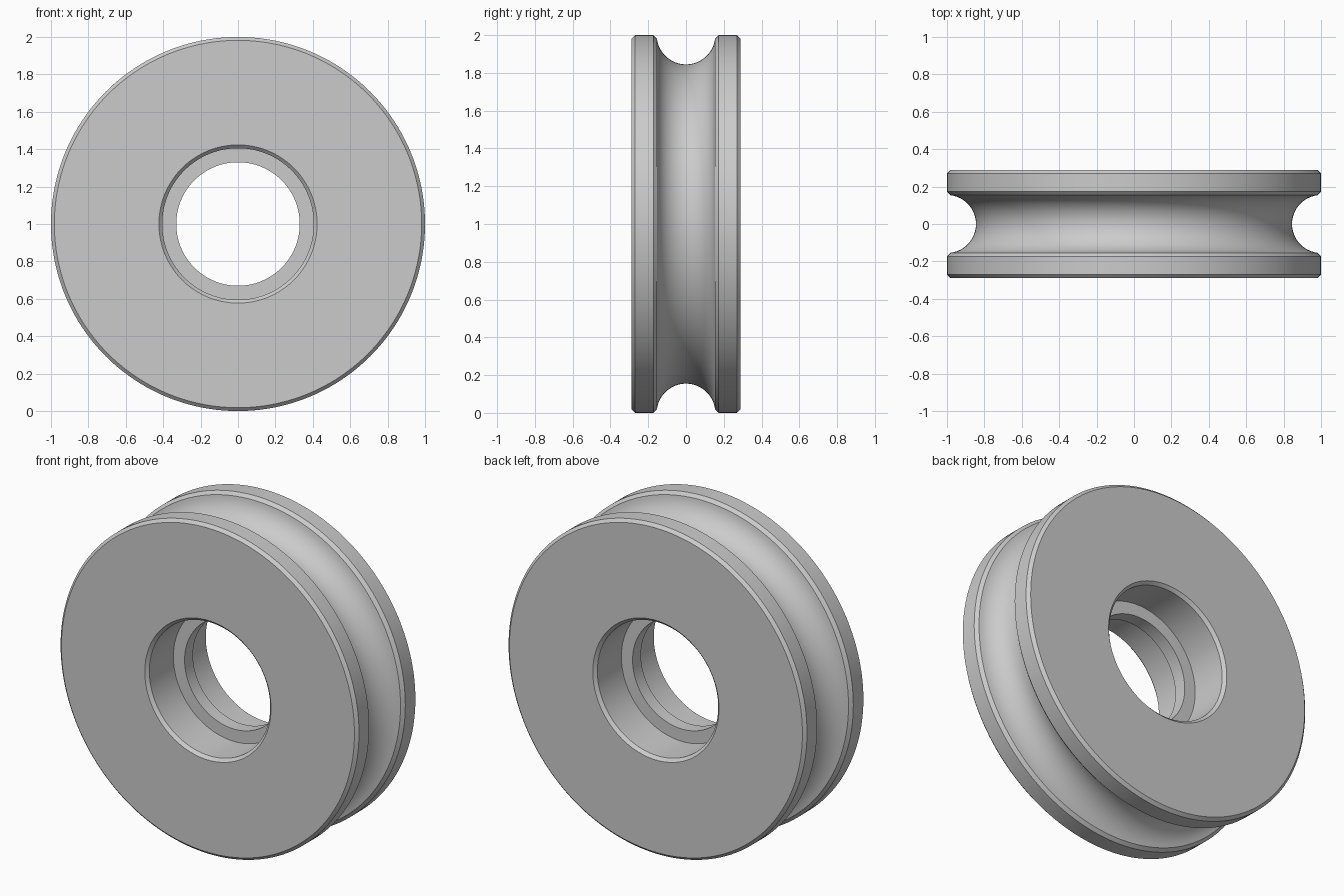
import bpy, bmesh
from math import sin, cos, pi, radians
from mathutils import Vector

cube = bpy.data.objects.get("Cube")
if cube:
    bpy.data.objects.remove(cube, do_unlink=True)

# Main sizes
OUTER, BORE, LIP = 1.0, 0.405, 0.33
HALF_WIDTH, LIP_HALF = 0.288, 0.04
CHAMFER, GROOVE = 0.018, 0.155
SEGMENTS, ARC_STEPS = 160, 24

# Plain steel grey
steel = bpy.data.materials.new("steel_grey")
steel.use_nodes = True
color = (0.6, 0.6, 0.6, 1)
steel.diffuse_color = color
steel.node_tree.nodes["Principled BSDF"].inputs["Base Color"].default_value = color

# Half of the cross-section as (radius, y), from inner lip to groove edge
half = [
    (LIP, LIP_HALF),
    (BORE, LIP_HALF),
    (BORE, HALF_WIDTH - CHAMFER),
    (BORE + CHAMFER, HALF_WIDTH),
    (OUTER - CHAMFER, HALF_WIDTH),
    (OUTER, HALF_WIDTH - CHAMFER),
    (OUTER, GROOVE + CHAMFER),
]

# Round rope groove, starting just inside its chamfered rim
start = 0.12
groove = []
for i in range(ARC_STEPS + 1):
    a = start + (pi - 2 * start) * i / ARC_STEPS
    groove.append((OUTER - GROOVE * sin(a), GROOVE * cos(a)))

profile = half + groove + [(r, -y) for r, y in reversed(half)]

# Spin the closed cross-section around the axle
bm = bmesh.new()
verts = [bm.verts.new((r, y, OUTER)) for r, y in profile]
edges = [bm.edges.new((v, verts[i - 1])) for i, v in enumerate(verts)]
bmesh.ops.spin(bm, geom=verts + edges, cent=Vector((0, 0, OUTER)),
               axis=Vector((0, 1, 0)), angle=2 * pi, steps=SEGMENTS,
               use_merge=True)
bmesh.ops.remove_doubles(bm, verts=bm.verts[:], dist=0.0001)
bmesh.ops.recalc_face_normals(bm, faces=bm.faces[:])
mesh = bpy.data.meshes.new("pulley_wheel")
bm.to_mesh(mesh)
bm.free()
mesh.materials.append(steel)

wheel = bpy.data.objects.new("pulley_wheel", mesh)
bpy.context.collection.objects.link(wheel)
bpy.ops.object.select_all(action="DESELECT")
wheel.select_set(True)
bpy.context.view_layer.objects.active = wheel
bpy.ops.object.shade_smooth_by_angle(angle=radians(25))
